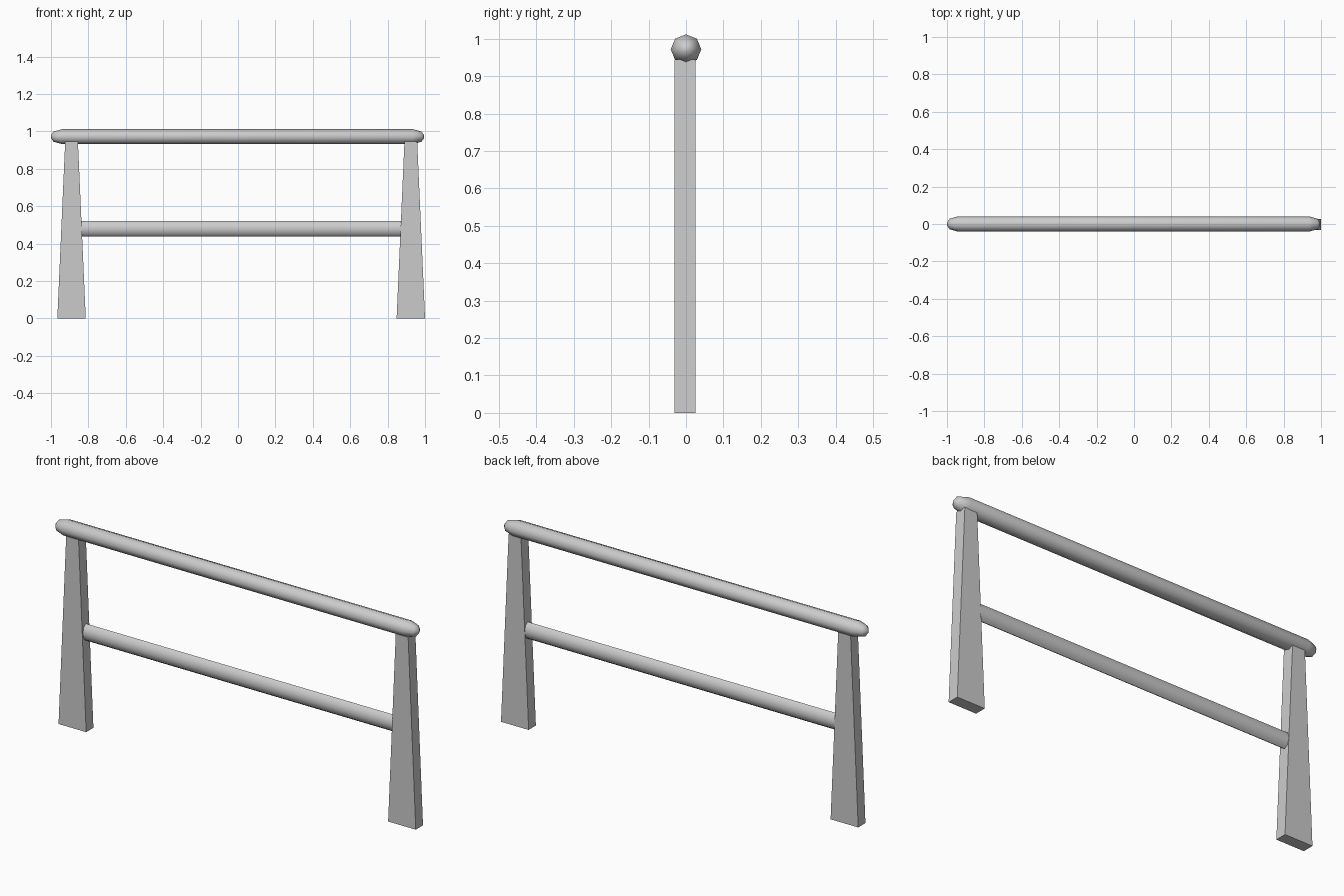
import bpy
from math import cos, sin, pi, radians

if "Cube" in bpy.data.objects:
    bpy.data.objects.remove(bpy.data.objects["Cube"])

SIDES = 8


def mesh_object(name, verts, faces, smooth_angle=None):
    mesh = bpy.data.meshes.new(name)
    mesh.from_pydata(verts, [], faces)
    mesh.update()
    obj = bpy.data.objects.new(name, mesh)
    bpy.context.collection.objects.link(obj)
    if smooth_angle:
        bpy.ops.object.select_all(action='DESELECT')
        obj.select_set(True)
        bpy.context.view_layer.objects.active = obj
        bpy.ops.object.shade_smooth_by_angle(angle=radians(smooth_angle))
    return obj


def bar(name, rings, ry, rz, z, angle):
    """Loft along x through (x, scale) rings, closed by end caps."""
    verts = [(x, s * ry * cos(2 * pi * i / SIDES), z + s * rz * sin(2 * pi * i / SIDES))
             for x, s in rings for i in range(SIDES)]
    faces = [tuple(range(SIDES))[::-1]]
    for r in range(len(rings) - 1):
        for i in range(SIDES):
            a, b = r * SIDES + i, r * SIDES + (i + 1) % SIDES
            faces.append((a, b, b + SIDES, a + SIDES))
    faces.append(tuple(range((len(rings) - 1) * SIDES, len(rings) * SIDES)))
    return mesh_object(name, verts, faces, angle)


def post(name, x):
    """Post tapering in width only."""
    verts = [(x + sx * w, y, z) for w, z in ((0.076, 0), (0.034, 0.945))
             for sx, y in ((-1, -0.031), (1, -0.031), (1, 0.026), (-1, 0.026))]
    faces = [(3, 2, 1, 0), (4, 5, 6, 7)]
    faces += [(i, (i + 1) % 4, (i + 1) % 4 + 4, i + 4) for i in range(4)]
    return mesh_object(name, verts, faces)


# Posts
post("left_post", -0.89)
post("right_post", 0.924)

# Top rail with rounded ends
end = [(0.0, 0.2), (0.014, 0.68), (0.06, 1.0)]
rings = [(-1.0 + d, s) for d, s in end] + [(0.995 - d, s) for d, s in reversed(end)]
bar("top_rail", rings, 0.041, 0.04, 0.972, 60)

# Flattened lower rail, ends buried in the posts
bar("lower_rail", [(-0.86, 1), (0.89, 1)], 0.026, 0.042, 0.48, 60)
